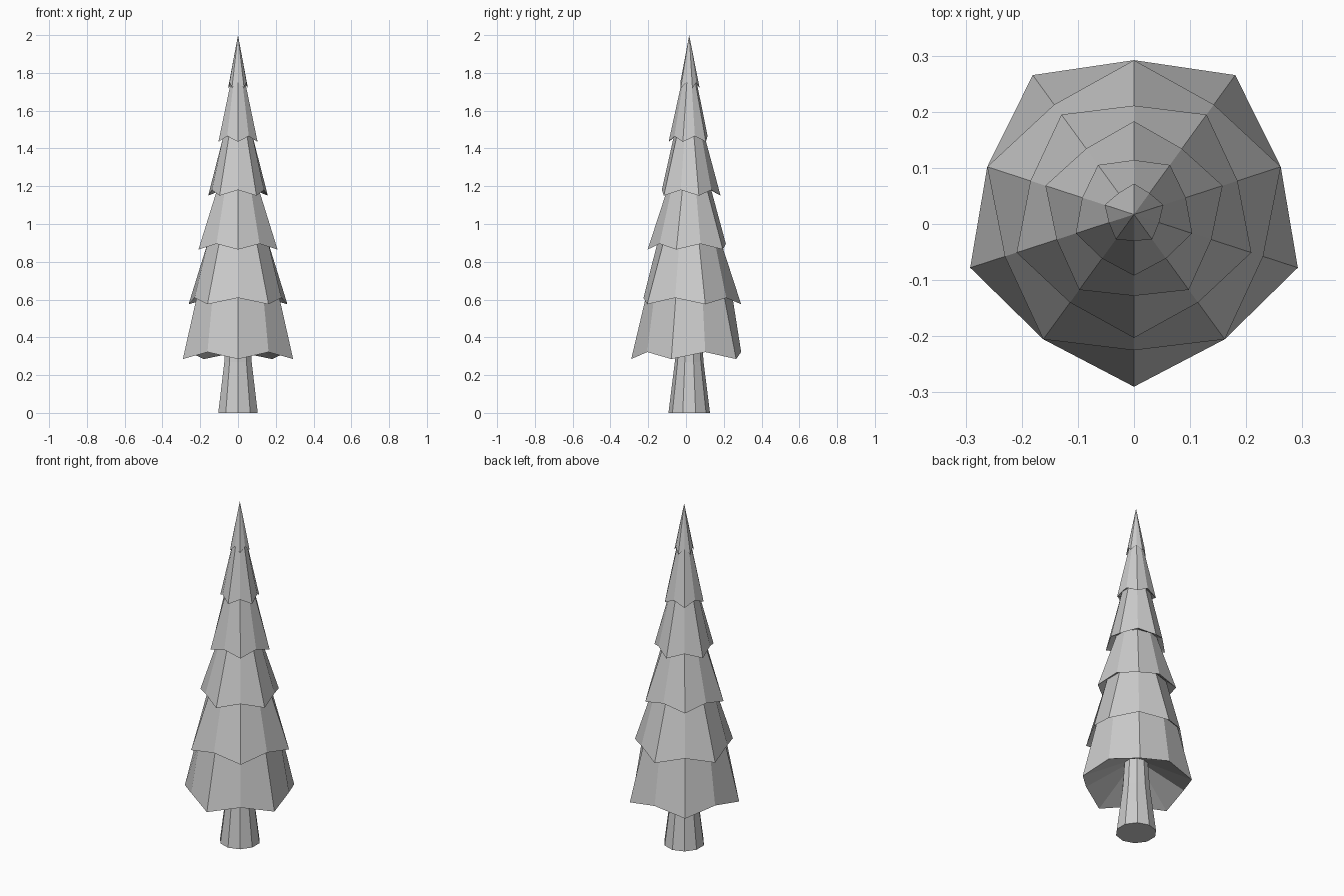
import bpy, bmesh
from math import sin, cos, pi

if "Cube" in bpy.data.objects:
    bpy.data.objects.remove(bpy.data.objects["Cube"])

SIDES = 10
CY = 0.017  # the tree axis sits slightly behind the origin


def ring(bm, r_even, z_even, r_odd=None, z_odd=None):
    """Ten-point ring; odd points may differ to give a zigzag rim."""
    r_odd = r_even if r_odd is None else r_odd
    z_odd = z_even if z_odd is None else z_odd
    verts = []
    for i in range(SIDES):
        a = -pi / 2 + 2 * pi * i / SIDES
        r, z = (r_odd, z_odd) if i % 2 else (r_even, z_even)
        verts.append(bm.verts.new((r * cos(a), CY + r * sin(a), z)))
    return verts


def bridge(bm, low, high):
    for i in range(SIDES):
        j = (i + 1) % SIDES
        bm.faces.new((low[i], low[j], high[j], high[i]))


def finish(bm, name):
    bmesh.ops.recalc_face_normals(bm, faces=bm.faces)
    mesh = bpy.data.meshes.new(name)
    bm.to_mesh(mesh)
    bm.free()
    bpy.context.collection.objects.link(bpy.data.objects.new(name, mesh))


# Trunk: flared ten-sided column
bm = bmesh.new()
rings = [ring(bm, r, z) for r, z in ((0.11, 0), (0.076, 0.27), (0.062, 0.47))]
for low, high in zip(rings, rings[1:]):
    bridge(bm, low, high)
bm.faces.new(rings[0])
bm.faces.new(rings[-1])
finish(bm, "trunk")

# Foliage: zigzag rims joined by recessed necks
# each tier: outer radius, inner radius, outer z, inner z, neck radius, neck z
tiers = (
    (0.307, 0.275, 0.285, 0.322, 0.228, 0.62),
    (0.275, 0.242, 0.575, 0.609, 0.166, 0.91),
    (0.220, 0.194, 0.865, 0.895, 0.114, 1.19),
    (0.166, 0.145, 1.150, 1.180, 0.080, 1.47),
    (0.109, 0.097, 1.435, 1.465, 0.040, 1.75),
    (0.055, 0.047, 1.720, 1.750, None, None),
)
bm = bmesh.new()
below = ring(bm, 0.05, 0.43)
bm.faces.new(below)
for k, (ro, ri, zo, zi, rn, zn) in enumerate(tiers):
    rim = ring(bm, ro, zo, ri, zi) if k % 2 == 0 else ring(bm, ri, zi, ro, zo)
    bridge(bm, below, rim)
    if rn:
        below = ring(bm, rn, zn)
        bridge(bm, rim, below)
    else:
        tip = bm.verts.new((0, CY, 2.0))
        for i in range(SIDES):
            bm.faces.new((rim[i], rim[(i + 1) % SIDES], tip))
finish(bm, "foliage")
